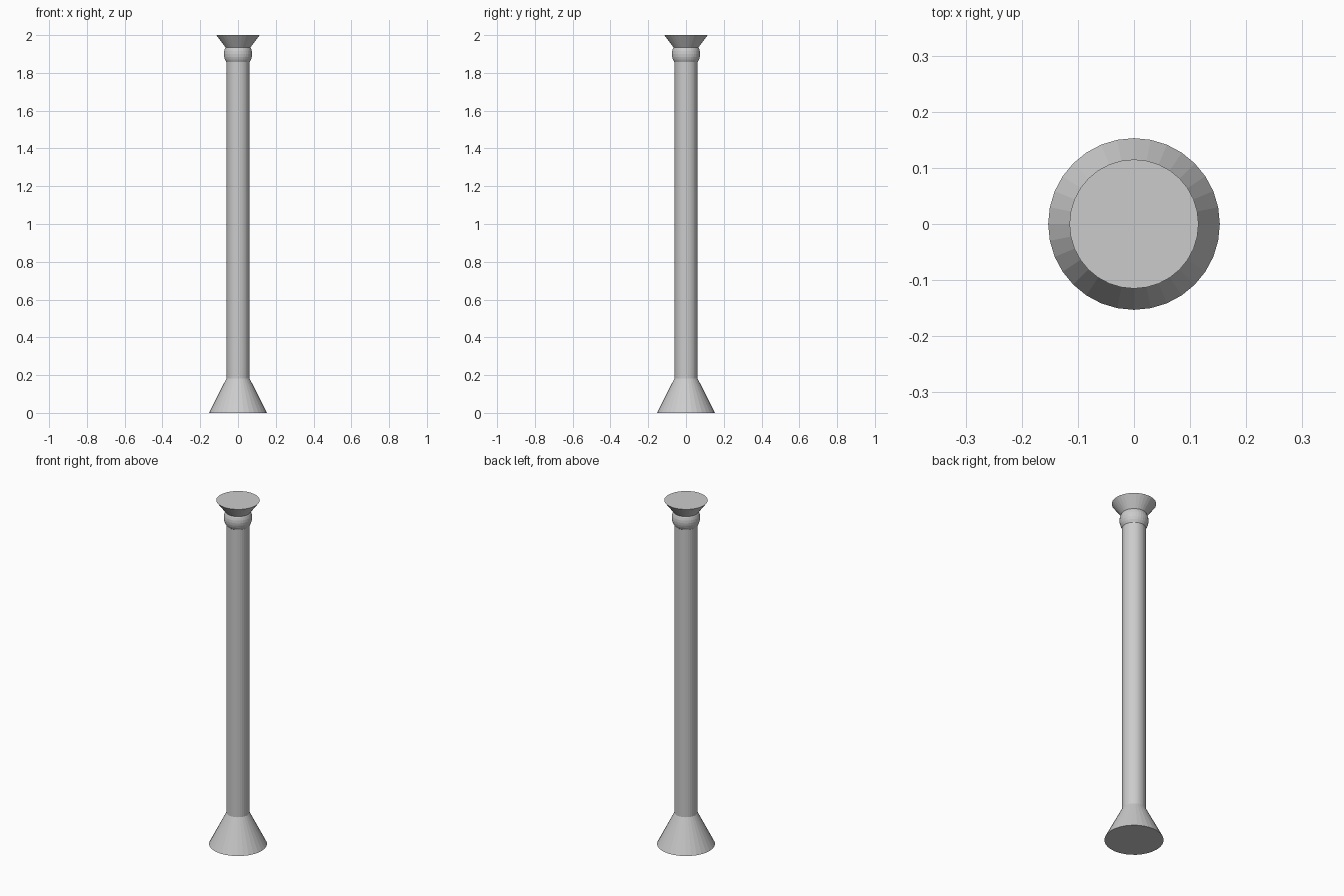
import bpy

if "Cube" in bpy.data.objects:
    bpy.data.objects.remove(bpy.data.objects["Cube"])

SIDES = 32


def frustum(name, z0, z1, r0, r1):
    bpy.ops.mesh.primitive_cone_add(vertices=SIDES, radius1=r0, radius2=r1,
                                    depth=z1 - z0, location=(0, 0, (z0 + z1) / 2))
    bpy.context.object.name = name


# Flared foot, straight shaft and flared top plate
frustum("base_flare", 0.0, 0.183, 0.153, 0.061)
frustum("shaft", 0.183, 1.87, 0.061, 0.061)
frustum("top_flare", 1.935, 2.0, 0.066, 0.115)

# Round collar between shaft and top plate
bpy.ops.mesh.primitive_uv_sphere_add(segments=SIDES, ring_count=16,
                                     radius=0.075, location=(0, 0, 1.9))
bpy.context.object.name = "collar_ball"
